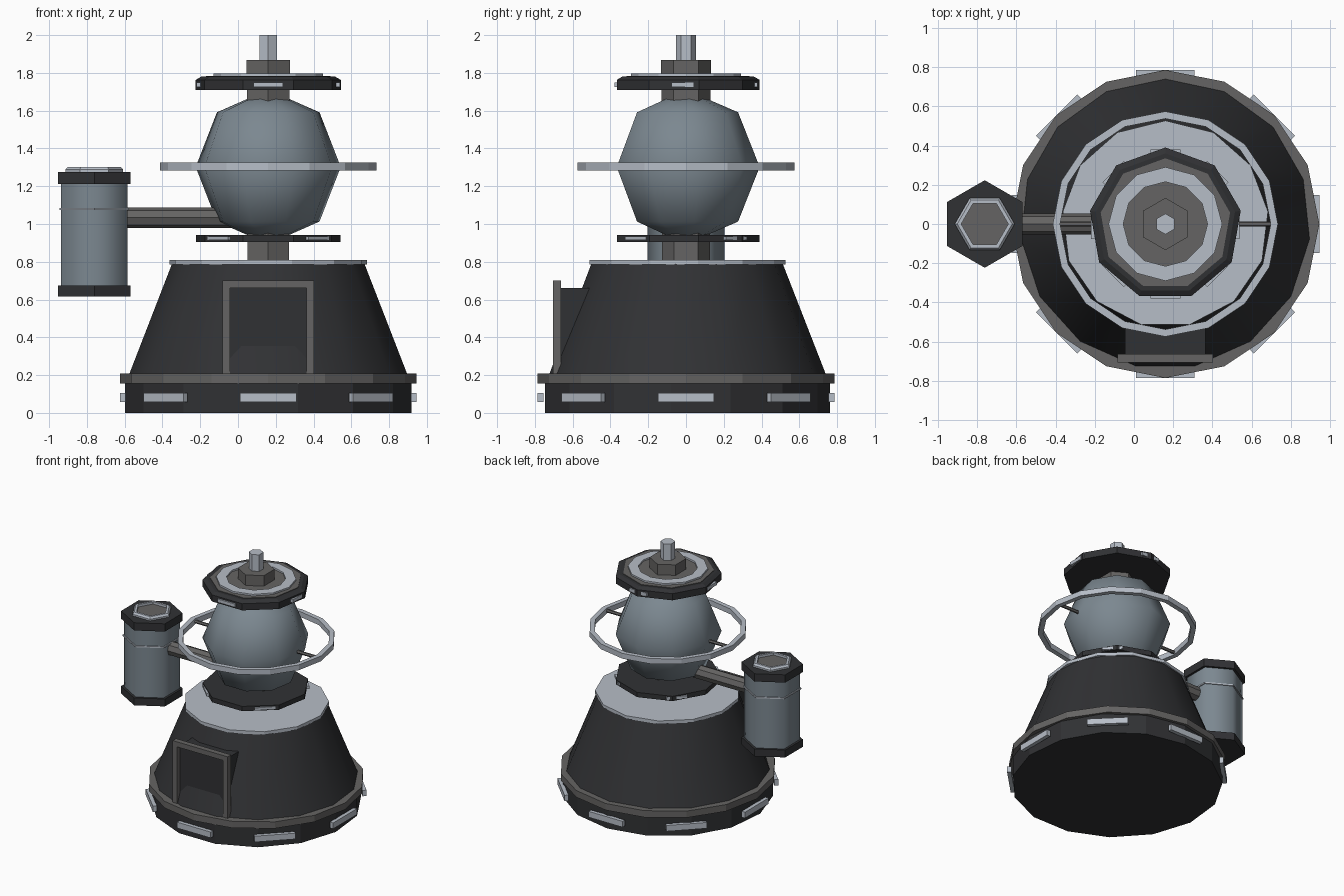
import bpy, bmesh
from math import sin, cos, pi, radians
from mathutils import Matrix, Vector

if "Cube" in bpy.data.objects:
    bpy.data.objects.remove(bpy.data.objects["Cube"])


def material(name, r, g, b):
    m = bpy.data.materials.new(name)
    m.diffuse_color = (r, g, b, 1)
    m.use_nodes = True
    m.node_tree.nodes["Principled BSDF"].inputs["Base Color"].default_value = m.diffuse_color
    return m


DARK = material("dark_metal", 0.03, 0.031, 0.034)
GREY = material("grey_metal", 0.13, 0.127, 0.125)
LIGHT = material("light_metal", 0.47, 0.51, 0.57)
STEEL = material("blue_steel", 0.2, 0.245, 0.28)

CX = 0.16    # axis of the main tower
TX = -0.761  # axis of the side tank


def finish(bm, name, mat, smooth=None):
    bmesh.ops.remove_doubles(bm, verts=bm.verts, dist=1e-5)
    bmesh.ops.recalc_face_normals(bm, faces=bm.faces)
    me = bpy.data.meshes.new(name)
    bm.to_mesh(me)
    bm.free()
    me.materials.append(mat)
    ob = bpy.data.objects.new(name, me)
    bpy.context.collection.objects.link(ob)
    if smooth:
        bpy.ops.object.select_all(action='DESELECT')
        ob.select_set(True)
        bpy.context.view_layer.objects.active = ob
        bpy.ops.object.shade_smooth_by_angle(angle=radians(smooth))
    return ob


def lathe(name, profile, n, mat, cx=CX, start=90, closed=False, smooth=None):
    """Spin (radius, height) points in n flat sides; cap the ends unless closed."""
    bm = bmesh.new()
    loops = []
    for r, z in profile:
        loops.append([bm.verts.new((cx + r * cos(radians(start) + 2 * pi * i / n),
                                    r * sin(radians(start) + 2 * pi * i / n), z))
                      for i in range(n)])
    pairs = list(zip(loops, loops[1:]))
    if closed:
        pairs.append((loops[-1], loops[0]))
    for a, b in pairs:
        for i in range(n):
            j = (i + 1) % n
            bm.faces.new((a[i], a[j], b[j], b[i]))
    if not closed:
        for (r, z), loop in ((profile[0], loops[0]), (profile[-1], loops[-1])):
            if r > 0:
                bm.faces.new(loop)
    return finish(bm, name, mat, smooth)


def disc(name, r, z0, z1, n, mat, **kw):
    return lathe(name, [(r, z0), (r, z1)], n, mat, **kw)


def ring(name, r0, r1, z0, z1, n, mat, **kw):
    return lathe(name, [(r0, z0), (r1, z0), (r1, z1), (r0, z1)], n, mat, closed=True, **kw)


def boxes(name, items, mat):
    """Each item is (min corner, max corner, turn about the tower axis)."""
    bm = bmesh.new()
    for lo, hi, turn in items:
        lo, hi = Vector(lo), Vector(hi)
        m = (Matrix.Translation((CX, 0, 0)) @ Matrix.Rotation(radians(turn), 4, 'Z')
             @ Matrix.Translation((lo + hi) / 2) @ Matrix.Diagonal((*(hi - lo), 1)))
        bmesh.ops.create_cube(bm, size=1, matrix=m)
    return finish(bm, name, mat)


def panels(name, count, first, r0, r1, half, z0, z1):
    boxes(name, [((r0, -half, z0), (r1, half, z1), first + 360 * i / count)
                 for i in range(count)], LIGHT)


def rod(name, x0, x1, r, z, n, mat):
    bm = bmesh.new()
    m = Matrix.Translation(((x0 + x1) / 2, 0, z)) @ Matrix.Rotation(pi / 2, 4, 'Y')
    bmesh.ops.create_cone(bm, cap_ends=True, segments=n, radius1=r, radius2=r,
                          depth=x1 - x0, matrix=m)
    finish(bm, name, mat)


# Base and sloped housing
disc("base", 0.763, 0, 0.16, 15, DARK)
disc("base_rim", 0.785, 0.155, 0.208, 16, GREY)
panels("base_panels", 8, 0, 0.755, 0.785, 0.149, 0.058, 0.105)
lathe("housing", [(0.742, 0.2), (0.51, 0.795)], 15, DARK, smooth=40)
disc("housing_top_plate", 0.527, 0.785, 0.81, 13, LIGHT)

# Doorway
boxes("doorway", [((-0.205, -0.667, 0.2), (0.205, -0.45, 0.66), 0)], DARK)
boxes("door_frame", [((-0.243, -0.705, 0.2), (-0.203, -0.662, 0.70), 0),
                     ((0.203, -0.705, 0.2), (0.243, -0.662, 0.70), 0),
                     ((-0.203, -0.705, 0.66), (0.203, -0.662, 0.70), 0)], GREY)

# Lower neck and collar
disc("lower_neck", 0.127, 0.80, 1.0, 6, GREY)
disc("lower_collar", 0.388, 0.905, 0.943, 9, DARK)
panels("lower_collar_panels", 4, 45, 0.355, 0.378, 0.077, 0.914, 0.935)

# Round vessel: few rings, smooth shaded
lathe("vessel", [(0.39 * cos(radians(a)) if abs(a) < 90 else 0,
                  1.302 + 0.409 * sin(radians(a))) for a in (-90, -45, 0, 45, 90)],
      9, STEEL, smooth=70)

# Orbit ring with two spokes
ring("orbit_ring", 0.537, 0.574, 1.283, 1.325, 16, LIGHT)
rod("left_spoke", CX - 0.55, CX - 0.3, 0.013, 1.303, 6, GREY)
rod("right_spoke", CX + 0.3, CX + 0.55, 0.013, 1.303, 6, GREY)

# Upper neck, cap and mast
disc("upper_neck", 0.13, 1.6, 1.72, 6, GREY)
lathe("upper_cap", [(0.39, 1.71), (0.39, 1.763), (0.36, 1.78)], 9, DARK)
panels("upper_cap_panels", 4, 0, 0.355, 0.379, 0.077, 1.724, 1.75)
disc("cap_inlay", 0.335, 1.77, 1.784, 9, GREY)
ring("cap_ring", 0.215, 0.29, 1.77, 1.797, 12, LIGHT, start=0)
disc("mast_collar", 0.133, 1.77, 1.868, 6, GREY)
disc("mast", 0.053, 1.85, 2.0, 6, LIGHT)

# Side tank on its arm
rod("tank_arm", -0.65, 0.1, 0.054, 1.034, 8, GREY)
disc("tank_body", 0.203, 0.65, 1.23, 6, STEEL, cx=TX, smooth=70)
disc("tank_bottom_cap", 0.223, 0.616, 0.675, 6, DARK, cx=TX)
disc("tank_top_cap", 0.223, 1.213, 1.275, 6, DARK, cx=TX)
ring("tank_band", 0.19, 0.211, 1.075, 1.086, 6, LIGHT, cx=TX)
lathe("tank_lid_ring", [(0.12, 1.27), (0.153, 1.27), (0.153, 1.288), (0.14, 1.302), (0.12, 1.302)],
      6, LIGHT, cx=TX, start=0, closed=True)
disc("tank_lid", 0.122, 1.27, 1.283, 6, GREY, cx=TX, start=0)
